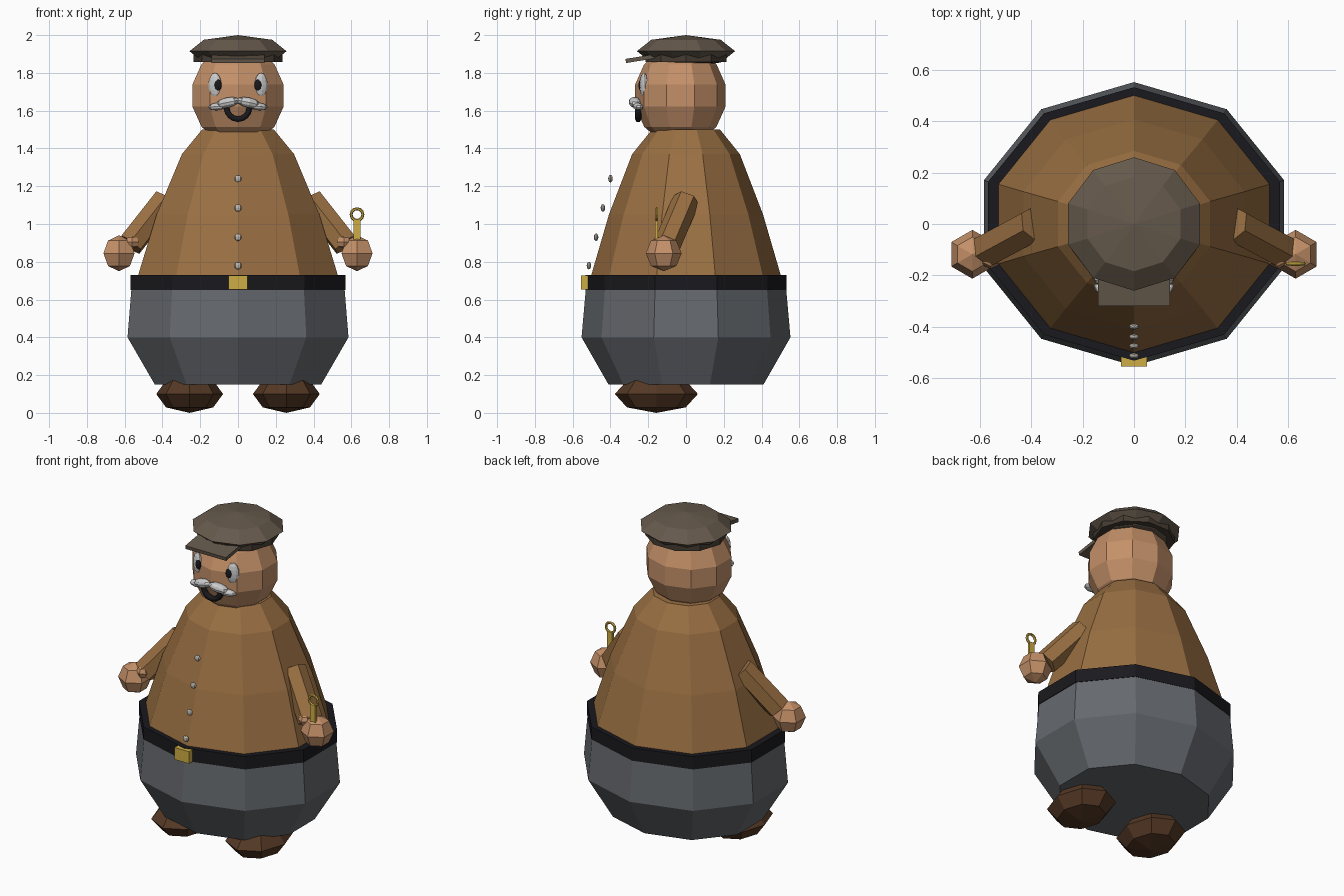
import bpy, bmesh, math
from mathutils import Vector

if "Cube" in bpy.data.objects:
    bpy.data.objects.remove(bpy.data.objects["Cube"])


def material(name, *rgb):
    m = bpy.data.materials.new(name)
    m.diffuse_color = (*rgb, 1)
    m.use_nodes = True
    m.node_tree.nodes["Principled BSDF"].inputs["Base Color"].default_value = m.diffuse_color
    return m


COAT = material("coat_brown", 0.32, 0.16, 0.055)
PANTS = material("pants_grey", 0.13, 0.14, 0.155)
BLACK = material("black", 0.01, 0.01, 0.013)
SKIN = material("skin", 0.55, 0.28, 0.14)
SHOE = material("shoe_brown", 0.09, 0.04, 0.018)
HAT = material("hat_felt", 0.13, 0.1, 0.072)
BAND = material("hat_band_dark", 0.06, 0.045, 0.032)
GOLD = material("gold", 0.62, 0.42, 0.06)
WHITE = material("white", 0.8, 0.8, 0.8)
SILVER = material("button_grey", 0.5, 0.46, 0.4)


def finish(name, mat):
    o = bpy.context.object
    o.name = name
    o.data.materials.append(mat)
    return o


def ball(name, mat, loc, size, segs, rings, rot=(0, 0, 0)):
    bpy.ops.mesh.primitive_uv_sphere_add(segments=segs, ring_count=rings, radius=1,
                                         location=loc, rotation=rot)
    o = finish(name, mat)
    o.scale = size
    return o


def box(name, mat, loc, size, rot=(0, 0, 0)):
    bpy.ops.mesh.primitive_cube_add(size=1, location=loc, rotation=rot)
    o = finish(name, mat)
    o.scale = size
    return o


def torus(name, mat, loc, major, minor):
    bpy.ops.mesh.primitive_torus_add(location=loc, rotation=(math.pi / 2, 0, 0), major_radius=major,
                                     minor_radius=minor, major_segments=12, minor_segments=6)
    return finish(name, mat)


def lathe(name, mat, profile, sides=10, start=math.pi / 2):
    """Closed elliptical lathe from (rx, ry, z) rings."""
    bm = bmesh.new()
    rings = []
    for rx, ry, z in profile:
        angles = [start + 2 * math.pi * i / sides for i in range(sides)]
        rings.append([bm.verts.new((rx * math.cos(a), ry * math.sin(a), z)) for a in angles])
    for a, b in zip(rings, rings[1:]):
        for i in range(sides):
            j = (i + 1) % sides
            bm.faces.new((a[i], a[j], b[j], b[i]))
    bm.faces.new(rings[0][::-1])
    bm.faces.new(rings[-1])
    me = bpy.data.meshes.new(name)
    bm.to_mesh(me)
    bm.free()
    o = bpy.data.objects.new(name, me)
    bpy.context.collection.objects.link(o)
    me.materials.append(mat)
    return o


def rod(name, mat, a, b, radius, sides):
    a, b = Vector(a), Vector(b)
    bpy.ops.mesh.primitive_cylinder_add(vertices=sides, radius=radius, depth=(b - a).length,
                                        location=(a + b) / 2,
                                        rotation=(b - a).to_track_quat('Z', 'Y').to_euler())
    return finish(name, mat)


# Body
lathe("trousers", PANTS, [(0.463, 0.41, 0.15), (0.615, 0.553, 0.4), (0.593, 0.53, 0.66)])
lathe("belt", BLACK, [(0.598, 0.533, 0.65), (0.598, 0.533, 0.73)])
lathe("coat", COAT, [(0.565, 0.51, 0.7), (0.453, 0.408, 1.05),
                     (0.312, 0.285, 1.37), (0.2, 0.18, 1.5)])
box("belt_buckle", GOLD, (0, -0.535, 0.69), (0.1, 0.04, 0.075))
for y, z in ((-0.40, 1.24), (-0.44, 1.085), (-0.476, 0.93), (-0.514, 0.78)):
    ball("coat_button", SILVER, (0, y, z), (0.02, 0.012, 0.02), 8, 6)

# Head and flat cap
ball("head", SKIN, (0, -0.03, 1.68), (0.26, 0.245, 0.265), 10, 7)
ball("cap_crown", HAT, (0, 0, 1.915), (0.27, 0.26, 0.085), 10, 4)
lathe("cap_band", BAND, [(0.235, 0.225, 1.858), (0.235, 0.225, 1.9)], start=0)
box("cap_visor", HAT, (0, -0.225, 1.878), (0.28, 0.19, 0.022), (math.radians(9), 0, 0))

# Mouth: lower half ring
arc = bpy.data.curves.new("mouth", 'CURVE')
arc.dimensions = '3D'
arc.bevel_depth = 0.017
arc.bevel_resolution = 1
arc.use_fill_caps = True
spline = arc.splines.new('POLY')
spline.points.add(8)
for i, p in enumerate(spline.points):
    t = math.pi * (1 + i / 8)
    p.co = (0.06 * math.cos(t), -0.253, 1.615 + 0.06 * math.sin(t), 1)
arc.materials.append(BLACK)
bpy.context.collection.objects.link(bpy.data.objects.new("mouth", arc))

# Mirrored parts
for s, side in ((-1, "right"), (1, "left")):
    ball(side + "_eye", WHITE, (s * 0.122, -0.223, 1.735), (0.037, 0.02, 0.065), 10, 8,
         (0, 0, s * 0.35))
    ball(side + "_pupil", BLACK, (s * 0.107, -0.238, 1.735), (0.022, 0.013, 0.031), 10, 8,
         (0, 0, s * 0.25))
    ball(side + "_moustache_inner", WHITE, (s * 0.055, -0.27, 1.643), (0.065, 0.033, 0.027), 8, 6,
         (0, s * 0.2, s * 0.2))
    ball(side + "_moustache_tip", WHITE, (s * 0.11, -0.255, 1.622), (0.05, 0.025, 0.02), 8, 6,
         (0, s * 0.1, s * 0.3))
    rod(side + "_arm", COAT, (s * 0.385, 0.0, 1.125), (s * 0.57, -0.1, 0.89), 0.072, 6)
    ball(side + "_hand", SKIN, (s * 0.63, -0.118, 0.845), (0.095, 0.095, 0.095), 6, 4)
    ball(side + "_thumb", SKIN, (s * 0.56, -0.14, 0.905), (0.04, 0.035, 0.035), 6, 4)
    ball(side + "_shoe", SHOE, (s * 0.256, -0.157, 0.1), (0.177, 0.22, 0.1), 8, 4)

# Key held in the left hand
box("key_shaft", GOLD, (0.63, -0.155, 0.955), (0.035, 0.016, 0.14))
torus("key_ring", GOLD, (0.63, -0.155, 1.05), 0.031, 0.008)
